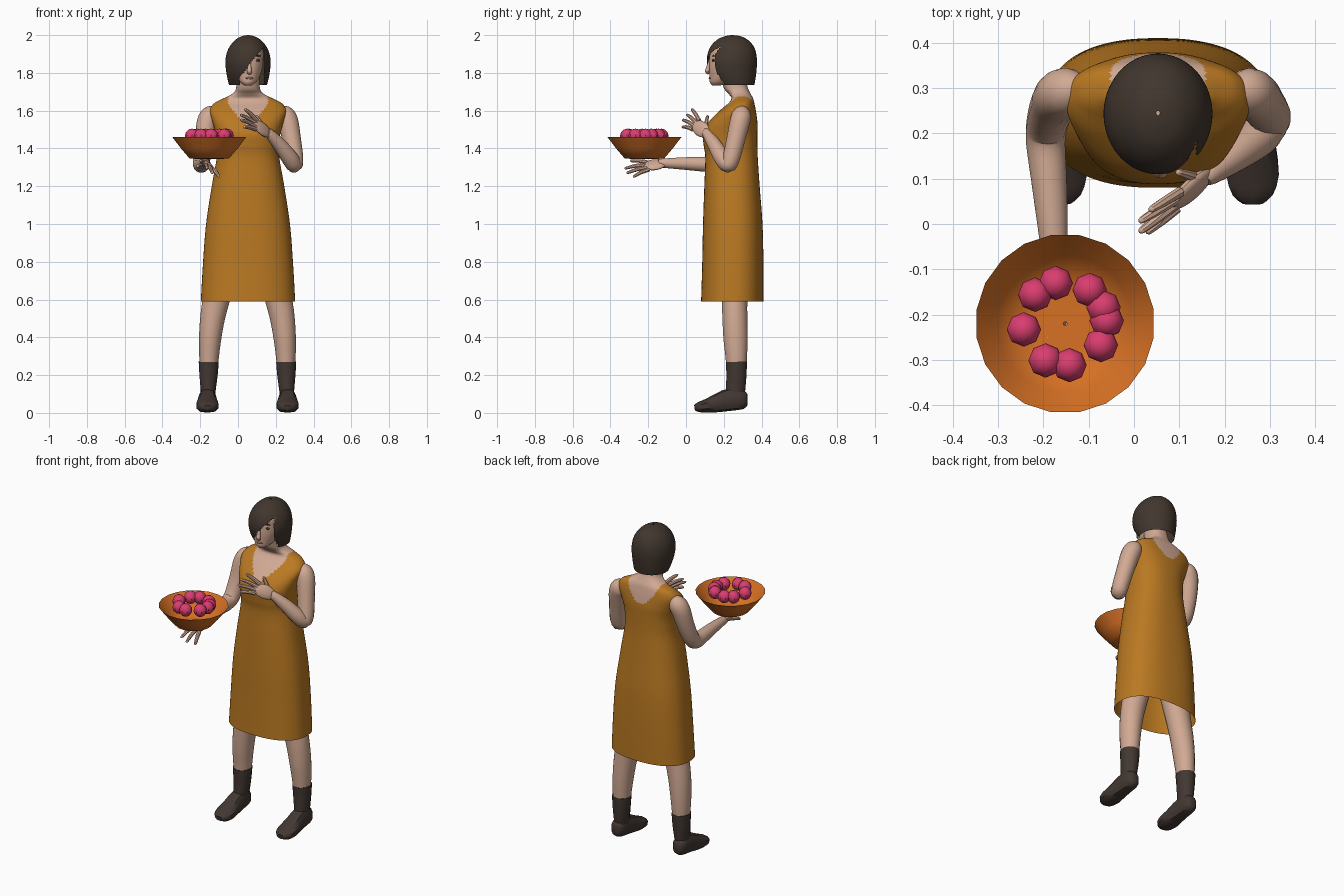
import bpy, bmesh, math
from mathutils import Vector, Matrix

if "Cube" in bpy.data.objects:
    bpy.data.objects.remove(bpy.data.objects["Cube"])


def material(name, rgb):
    m = bpy.data.materials.new(name)
    m.diffuse_color = (*rgb, 1)
    m.use_nodes = True
    m.node_tree.nodes["Principled BSDF"].inputs["Base Color"].default_value = m.diffuse_color
    return m


SKIN = material("skin", (0.64, 0.40, 0.295))
DRESS = material("ochre cloth", (0.49, 0.19, 0.016))
HAIR = material("dark hair", (0.053, 0.037, 0.027))
BOOT = material("boot leather", (0.055, 0.039, 0.032))
BOWL = material("orange bowl", (0.68, 0.165, 0.018))
BERRY = material("pink fruit", (0.70, 0.047, 0.16))
LIP = material("lips", (0.42, 0.20, 0.15))
CX = 0.053  # body centre line


def finish(name, bm, mats, smooth=40):
    bmesh.ops.recalc_face_normals(bm, faces=bm.faces)
    me = bpy.data.meshes.new(name)
    bm.to_mesh(me)
    bm.free()
    for m in mats:
        me.materials.append(m)
    ob = bpy.data.objects.new(name, me)
    bpy.context.collection.objects.link(ob)
    if smooth:
        bpy.ops.object.select_all(action='DESELECT')
        ob.select_set(True)
        bpy.context.view_layer.objects.active = ob
        bpy.ops.object.shade_smooth_by_angle(angle=math.radians(smooth))
    return ob


def spline(pts, sub):
    """Catmull-Rom interpolation of points of any dimension."""
    p = [pts[0]] + list(pts) + [pts[-1]]
    out = []
    for i in range(1, len(p) - 2):
        for k in range(sub):
            t = k / sub
            out.append([0.5 * (2*b + (c-a)*t + (2*a-5*b+4*c-d)*t*t + (3*b-a-3*c+d)*t**3)
                        for a, b, c, d in zip(*p[i-1:i+3])])
    return out + [list(pts[-1])]


def tube(name, pts, mats, n=16, sub=4, e=2.0, flat=False, caps=True, rule=None, smooth=40):
    """Loft of (x, y, z, r_side, r_depth) sections; rule(centre) gives slot or None to cut."""
    rows = spline(pts, sub)
    pos = [Vector(r[:3]) for r in rows]
    bm = bmesh.new()
    rings = []
    for i, r in enumerate(rows):
        u, v = Vector((1, 0, 0)), Vector((0, 1, 0))
        if not flat:
            t = (pos[min(i+1, len(pos)-1)] - pos[max(i-1, 0)]).normalized()
            u = (u - t * u.dot(t)).normalized()
            v = t.cross(u)
        ring = []
        for k in range(n):
            a = 2 * math.pi * (k + 0.5) / n
            c, s = math.cos(a), math.sin(a)
            ring.append(bm.verts.new(pos[i] + u * (r[3] * math.copysign(abs(c)**(2/e), c))
                                     + v * (r[4] * math.copysign(abs(s)**(2/e), s))))
        rings.append(ring)
    for a, b in zip(rings, rings[1:]):
        for k in range(n):
            j = (k + 1) % n
            bm.faces.new((a[k], a[j], b[j], b[k]))
    if caps:
        bm.faces.new(rings[0])
        bm.faces.new(rings[-1])
    bmesh.ops.recalc_face_normals(bm, faces=bm.faces)
    if rule:
        cut = []
        for f in bm.faces:
            slot = rule(f.calc_center_median())
            if slot is None:
                cut.append(f)
            else:
                f.material_index = slot
        bmesh.ops.delete(bm, geom=cut, context='FACES')
    return finish(name, bm, mats, smooth)


def profile(rows):
    """(z, half width, front y, back y) rows to horizontal loft sections."""
    return [(CX, (f + b) / 2, z, w, (b - f) / 2) for z, w, f, b in rows]


def ball(name, mat, matrix, u=16, v=10, smooth=40):
    bm = bmesh.new()
    bmesh.ops.create_uvsphere(bm, u_segments=u, v_segments=v, radius=1, matrix=matrix)
    return finish(name, bm, [mat], smooth)


def blob(name, mat, loc, scale, **kw):
    return ball(name, mat, Matrix.Translation(loc) @ Matrix.Diagonal((*scale, 1)), **kw)


# dress with skin showing above the neckline
def neckline(c):
    base, p = (1.525, 0.75) if c.y < 0.295 else (1.555, 0.5)
    if c.z < base:
        return 0
    return 1 if abs(c.x - CX) < min(0.105, 0.11 * ((c.z - base) / 0.12) ** p) else 0


tube("dress_and_chest", profile([
    (0.59, .25, .08, .41), (0.80, .238, .086, .41), (1.0, .222, .09, .405),
    (1.2, .192, .097, .39), (1.35, .166, .102, .38), (1.42, .165, .093, .378),
    (1.48, .172, .09, .378), (1.54, .188, .12, .378), (1.60, .203, .178, .37),
    (1.64, .178, .225, .362), (1.665, .13, .24, .355), (1.69, .082, .225, .342),
    (1.72, .063, .2, .328), (1.79, .06, .18, .31)]),
    [DRESS, SKIN], n=96, sub=7, e=2.4, flat=True, caps=False, rule=neckline, smooth=60)

# head and face
tube("head", profile([
    (1.733, .018, .14, .18), (1.75, .042, .126, .23), (1.78, .062, .124, .28),
    (1.83, .077, .121, .31), (1.88, .082, .124, .33), (1.93, .078, .133, .33),
    (1.965, .05, .17, .30)]), [SKIN], n=32, flat=True, e=2.1)
tube("nose", [(.06, .127, 1.87, .008, .006), (.06, .117, 1.825, .011, .011),
              (.06, .113, 1.808, .014, .012), (.06, .122, 1.795, .01, .006)], [SKIN], n=10)
blob("lips", LIP, (.06, .127, 1.772), (.022, .007, .006))
for s in (-1, 1):
    x = CX + s * 0.047
    blob("eye", HAIR, (x, .144, 1.866), (.017, .007, .007))
    blob("eyebrow", HAIR, (x, .146, 1.89), (.022, .007, .004))


# bob haircut with a swept fringe
def face_opening(c):
    if c.y < 0.20 and c.z < 1.935:
        t = max(0, (c.z - 1.75) / 0.185)
        if 0.012 + 0.125 * t ** 1.4 < c.x < 0.138:
            return None
    return 0


tube("hair", profile([
    (1.735, .10, .165, .362), (1.77, .109, .14, .368), (1.81, .116, .12, .373),
    (1.86, .12, .11, .376), (1.91, .111, .117, .37), (1.95, .09, .138, .352),
    (1.98, .06, .172, .32), (1.995, .03, .21, .285), (2.0, .004, .24, .25)]),
    [HAIR], n=96, sub=8, flat=True, caps=False, rule=face_opening, smooth=60)

# arms
tube("bowl_arm", [(x, y, z, r, r) for x, y, z, r in [
    (-.115, .30, 1.60, .03), (-.14, .295, 1.58, .05), (-.163, .285, 1.54, .055),
    (-.18, .26, 1.44, .05), (-.192, .22, 1.345, .046), (-.195, .18, 1.316, .044),
    (-.188, .10, 1.316, .04), (-.18, 0, 1.32, .034), (-.172, -.12, 1.322, .025),
    (-.17, -.145, 1.321, .02)]], [SKIN])
tube("raised_arm", [(x, y, z, r, r) for x, y, z, r in [
    (.22, .30, 1.60, .03), (.245, .295, 1.58, .05), (.266, .285, 1.54, .054),
    (.285, .262, 1.44, .05), (.299, .24, 1.35, .047), (.297, .222, 1.315, .044),
    (.272, .19, 1.352, .044), (.22, .15, 1.42, .037), (.168, .112, 1.477, .026),
    (.155, .10, 1.487, .02)]], [SKIN])


# hands: flattened palm, four fingers and a thumb
def hand(name, wrist, index, pinky, tips, thumb):
    w, a, b = Vector(wrist), Vector(index), Vector(pinky)
    mid = (a + b) / 2
    d = (mid - w).normalized()
    across = (b - a) - d * (b - a).dot(d)
    half = across.length / 2 + 0.012
    across.normalize()
    m = Matrix((d * ((mid - w).length / 2 + .015), across * half, d.cross(across) * .017))
    m = Matrix.Translation((w + mid) / 2) @ m.transposed().to_4x4()
    ball(name + "_palm", SKIN, m)
    roots = [a.lerp(b, i / 3) - d * .01 for i in range(4)] + [w + d * .02]
    for i, (p, tip) in enumerate(zip(roots, list(tips) + [thumb])):
        q = Vector(tip)
        knuckle = p.lerp(q, .5) + Vector((0, 0, .004))
        tube(name + ("_thumb" if i == 4 else "_finger"),
             [(*p, .012, .012), (*knuckle, .011, .011),
              (*p.lerp(q, .92), .008, .008), (*q, .003, .003)], [SKIN], n=8, sub=3)


hand("bowl_hand", (-.172, -.12, 1.322), (-.185, -.215, 1.325), (-.13, -.205, 1.287),
     [(-.20, -.295, 1.335), (-.165, -.325, 1.295), (-.135, -.315, 1.27), (-.10, -.28, 1.25)],
     (-.218, -.225, 1.305))
hand("raised_hand", (.165, .11, 1.48), (.095, .065, 1.55), (.088, .03, 1.505),
     [(.035, .03, 1.61), (.012, .005, 1.58), (.012, -.018, 1.553), (.028, -.02, 1.515)],
     (.095, .115, 1.575))

# legs and boots, mirrored about the body centre line
for s, side in ((-1, "left"), (1, "right")):
    def X(o):
        return 0.05 + s * o
    tube(side + "_leg", [(X(.10), .255, .88, .085, .085), (X(.165), .257, .60, .072, .069),
                         (X(.185), .259, .50, .066, .067), (X(.197), .262, .40, .060, .065),
                         (X(.203), .266, .30, .053, .058), (X(.205), .267, .20, .045, .05)],
         [SKIN], n=20)
    tube(side + "_boot_shaft", [(X(.205), .267, .27, .055, .058), (X(.206), .267, .20, .05, .055),
                                (X(.208), .262, .12, .041, .053), (X(.21), .255, .06, .038, .05)],
         [BOOT], n=12, sub=2)
    tube(side + "_boot_foot", [(X(.212), y, z, r, h) for y, z, r, h in [
        (.325, .07, .018, .028), (.305, .07, .04, .05), (.235, .071, .046, .06),
        (.17, .053, .053, .05), (.11, .037, .06, .037), (.065, .03, .046, .026),
        (.045, .027, .022, .014)]], [BOOT], n=10, sub=2, e=2.5)

# fruit bowl: thin open shell
BX, BY = -0.152, -0.22
tube("bowl", [(BX, BY, z, r, r) for z, r in [
    (1.345, .004), (1.345, .06), (1.346, .105), (1.40, .152), (1.46, .198)]],
    [BOWL], n=20, sub=1, flat=True, caps=False, smooth=60)
# ring of round fruit
for deg in (103, 136, 188, 242, 276, 329, 4, 23, 54):
    a = math.radians(deg)
    blob("fruit", BERRY, (BX + .092 * math.cos(a), BY + .092 * math.sin(a), 1.467),
         (.038, .038, .038), u=8, v=6, smooth=40)
